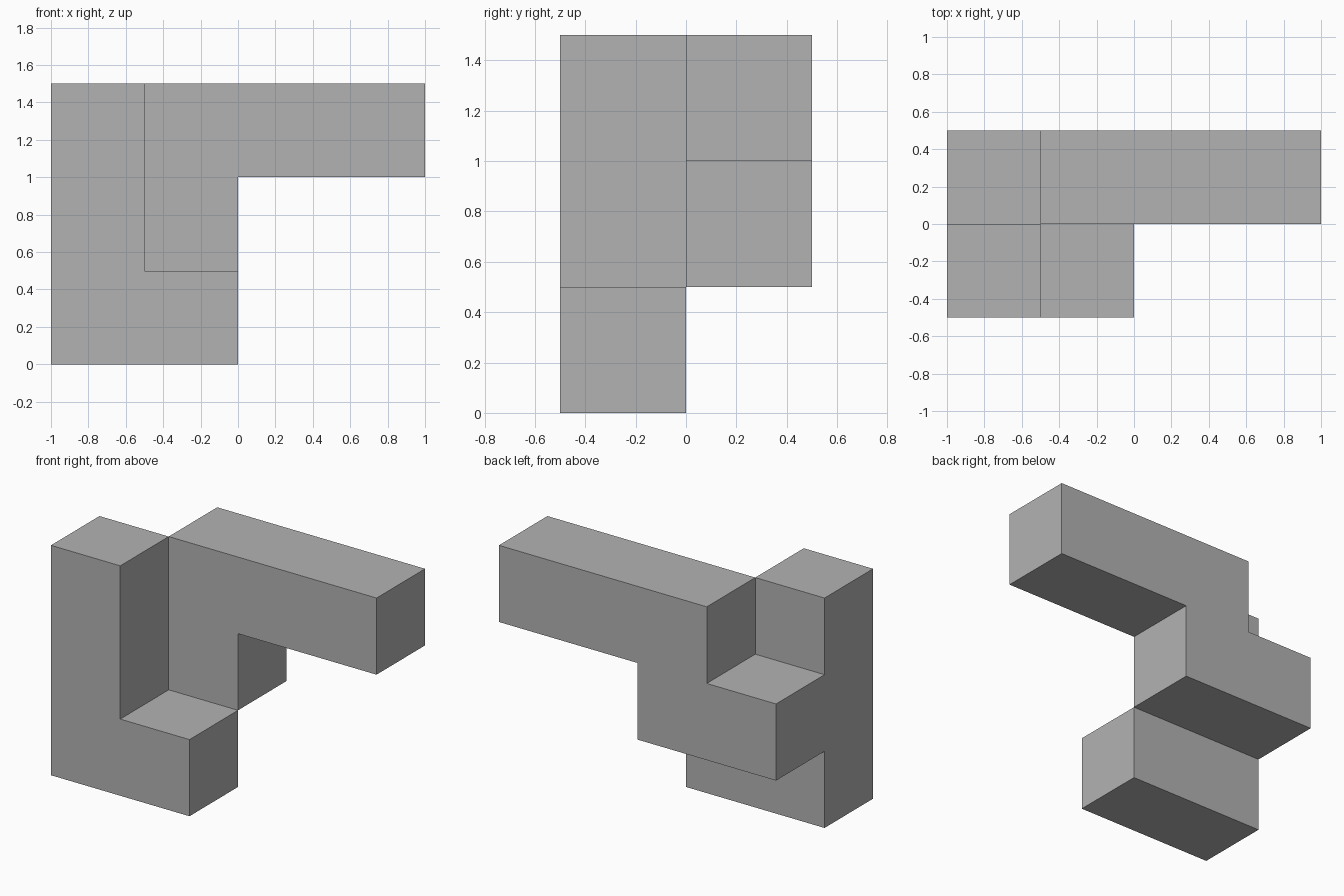
import bpy
import bmesh
from mathutils import Vector

cube = bpy.data.objects.get("Cube")
if cube:
    bpy.data.objects.remove(cube, do_unlink=True)

UNIT = 0.5
ORIGIN = Vector((-1.0, -0.5, 0.0))

# Occupied cells, drawn as rows from top to bottom
LAYERS = [
    ["#...", "#...", "##.."],  # front layer
    [".###", "##..", "...."],  # back layer
]
cells = {
    (x, y, len(rows) - 1 - r)
    for y, rows in enumerate(LAYERS)
    for r, row in enumerate(rows)
    for x, mark in enumerate(row) if mark == "#"
}

# Plain grey finish
grey = bpy.data.materials.new("plain_grey")
grey.use_nodes = True
colour = (0.45, 0.45, 0.45, 1.0)
grey.diffuse_color = colour
for node in grey.node_tree.nodes:
    if node.type == "BSDF_PRINCIPLED":
        node.inputs["Base Color"].default_value = colour

# Block body: only faces that border an empty cell
bm = bmesh.new()
for cell in sorted(cells):
    centre = ORIGIN + (Vector(cell) + Vector((0.5, 0.5, 0.5))) * UNIT
    for axis in range(3):
        for sign in (-1, 1):
            normal = Vector((0, 0, 0))
            normal[axis] = sign
            if tuple(int(c + n) for c, n in zip(cell, normal)) in cells:
                continue
            u = Vector((0, 0, 0))
            u[(axis + 1) % 3] = 1
            v = normal.cross(u)
            corners = [u + v, v - u, -u - v, u - v]
            bm.faces.new([bm.verts.new(centre + (normal + c) * UNIT / 2)
                          for c in corners])

# Weld the cells and merge flat neighbours into whole sides
bmesh.ops.remove_doubles(bm, verts=bm.verts[:], dist=0.001)
bmesh.ops.dissolve_limit(bm, angle_limit=0.01,
                         verts=bm.verts[:], edges=bm.edges[:])

mesh = bpy.data.meshes.new("block_body")
bm.to_mesh(mesh)
bm.free()
mesh.materials.append(grey)
body = bpy.data.objects.new("block_body", mesh)
bpy.context.collection.objects.link(body)
